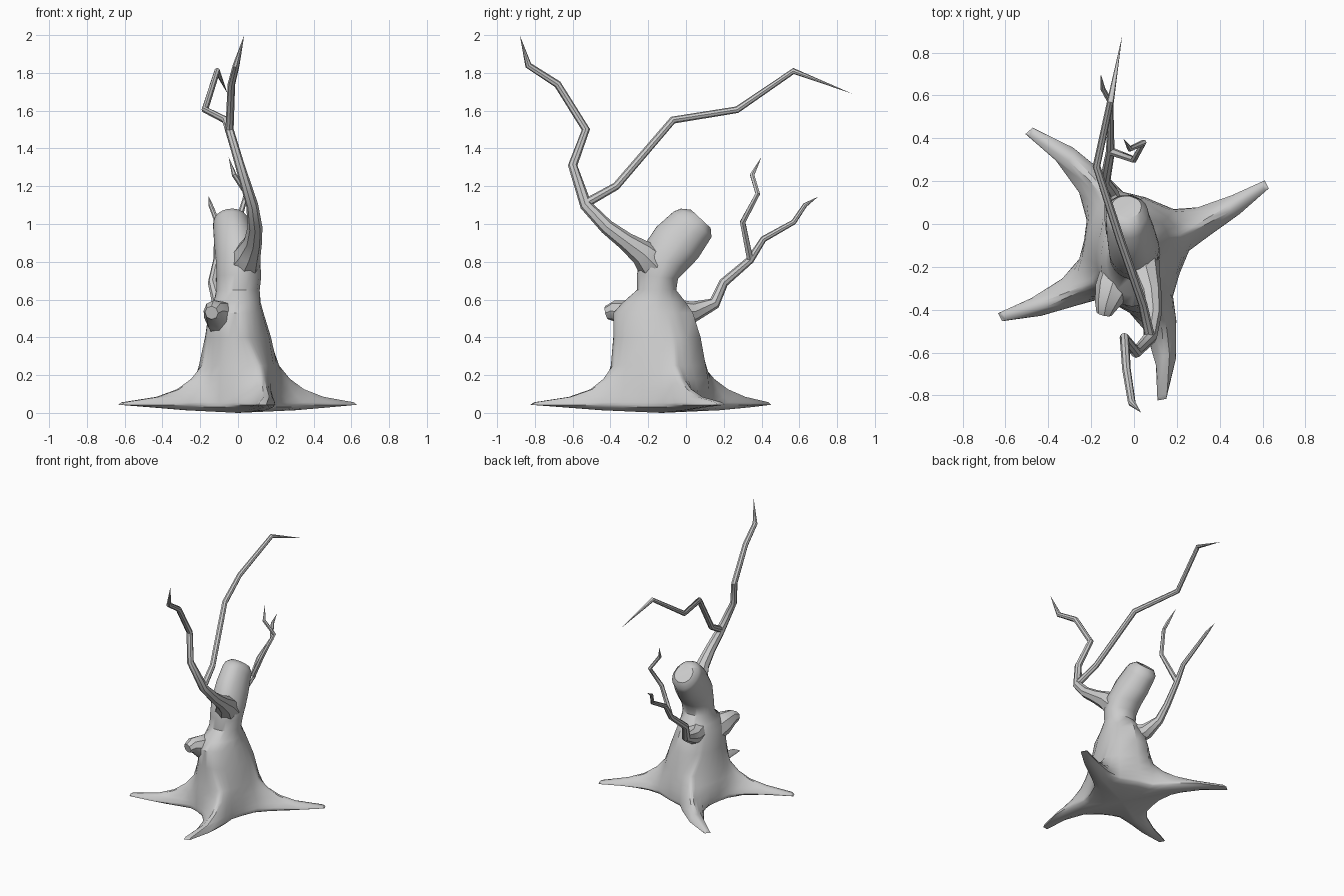
import bpy, bmesh
from math import sin, cos, pi, exp, hypot, atan2
from mathutils import Vector


def make_object(name, rings, tip=None, base=None):
    """Skin a list of vertex rings; ends are capped flat or closed to a point."""
    bm = bmesh.new()
    loops = [[bm.verts.new(p) for p in ring] for ring in rings]
    n = len(loops[0])
    for a, b in zip(loops, loops[1:]):
        for i in range(n):
            j = (i + 1) % n
            bm.faces.new((a[i], a[j], b[j], b[i]))
    for loop, point in ((loops[0], base), (loops[-1], tip)):
        if point is None:
            bm.faces.new(loop)
        else:
            v = bm.verts.new(point)
            for i in range(n):
                bm.faces.new((loop[i], loop[(i + 1) % n], v))
    bmesh.ops.recalc_face_normals(bm, faces=bm.faces)
    mesh = bpy.data.meshes.new(name)
    bm.to_mesh(mesh)
    bm.free()
    ob = bpy.data.objects.new(name, mesh)
    bpy.context.collection.objects.link(ob)
    bpy.ops.object.select_all(action='DESELECT')
    ob.select_set(True)
    bpy.context.view_layer.objects.active = ob
    bpy.ops.object.shade_smooth_by_angle(angle=0.7)
    return ob


def tube(name, path, sides=6, pointed=True):
    """Tapering tube through (x, y, z, radius) points."""
    pts = [Vector(p[:3]) for p in path]
    rings = []
    last = len(pts) - 1
    for i, p in enumerate(pts):
        if pointed and i == last:
            break
        d_in = (p - pts[max(i - 1, 0)]).normalized()
        d_out = (pts[min(i + 1, last)] - p).normalized()
        t = (d_in + d_out).normalized()
        u = (Vector((1, 0, 0)) - t * t.x).normalized()
        v = t.cross(u)
        rings.append([p + path[i][3] * (u * cos(2 * pi * k / sides) + v * sin(2 * pi * k / sides))
                      for k in range(sides)])
    return make_object(name, rings, tip=pts[-1] if pointed else None)


# Trunk: star-shaped root flare that blends into the leaning, cut-off top
CX, CY = 0.0, -0.13
tips = [(0.62, 0.185, -0.15), (-0.49, 0.435, -0.4), (-0.625, -0.435, 0.25), (0.13, -0.82, 0.42)]
# each root: angle, length, sideways bend
roots = sorted((atan2(y - CY, x - CX) % (2 * pi), hypot(x - CX, y - CY), b) for x, y, b in tips)
angles = []
for i, (a, *_) in enumerate(roots):
    gap = (roots[(i + 1) % 4][0] - a) % (2 * pi)
    angles += [a + o for o in (-0.4, -0.2, -0.09, -0.03, 0.03, 0.09, 0.2, 0.4)] + [a + gap / 2]


def trunk_ring(cx, cy, z, rx, ry, reach=0.0, width=0.16, tilt=0.0):
    ring = []
    for a in angles:
        core = 1 / hypot(cos(a) / rx, sin(a) / ry)
        r, turn = core, 0
        for ra, length, bend in roots:
            d = abs((a - ra + pi) % (2 * pi) - pi)
            r += reach * (length - core) * exp(-max(0, d - 0.03) / width)
        for ra, length, bend in roots:
            d = abs((a - ra + pi) % (2 * pi) - pi)
            turn += bend * exp(-(d / 0.5) ** 2) * max(0, 1 - r / length)
        if reach:
            a += turn
        y = r * sin(a)
        ring.append((cx + r * cos(a), cy + y * cos(tilt), z - y * sin(tilt)))
    return ring


trunk_levels = [
    (0, -0.13, 0.014, 0.20, 0.22, 0.25, 0.2),
    (0, -0.13, 0.030, 0.225, 0.25, 0.65, 0.16),
    (0, -0.13, 0.043, 0.23, 0.26, 1.0, 0.13),
    (0, -0.13, 0.056, 0.23, 0.26, 0.96, 0.13),
    (0, -0.13, 0.085, 0.225, 0.26, 0.56, 0.16),
    (0, -0.13, 0.125, 0.22, 0.255, 0.32, 0.2),
    (0, -0.135, 0.18, 0.21, 0.255, 0.16, 0.25),
    (0, -0.14, 0.25, 0.20, 0.25, 0.05, 0.3),
    (0, -0.15, 0.40, 0.175, 0.235),
    (-0.01, -0.17, 0.53, 0.145, 0.215),
    (-0.005, -0.165, 0.585, 0.125, 0.17),
    (0, -0.155, 0.65, 0.115, 0.105),
    (0.005, -0.15, 0.72, 0.118, 0.11, 0, 1, 0.1),
    (0, -0.115, 0.81, 0.118, 0.135, 0, 1, 0.4),
    (-0.015, -0.045, 0.90, 0.112, 0.14, 0, 1, 0.65),
    (-0.03, 0.025, 0.98, 0.102, 0.125, 0, 1, 0.75),
    (-0.033, 0.055, 1.005, 0.098, 0.112, 0, 1, 0.75),
    (-0.035, 0.079, 1.027, 0.07, 0.072, 0, 1, 0.75),
]
make_object("trunk", [trunk_ring(*lv) for lv in trunk_levels], base=(0, -0.13, 0))

# Cut knob low on the front
tube("front_knob", [(-0.05, -0.2, 0.46, 0.10), (-0.10, -0.31, 0.515, 0.085),
                    (-0.13, -0.38, 0.54, 0.055), (-0.14, -0.42, 0.53, 0.036)],
     sides=8, pointed=False)

# Tall front branch and its long fork reaching backwards
tube("front_branch", [(0.01, -0.12, 0.70, 0.06), (0.025, -0.17, 0.79, 0.095),
                      (0.055, -0.235, 0.85, 0.068), (0.08, -0.32, 0.91, 0.048),
                      (0.09, -0.42, 0.985, 0.039), (0.075, -0.53, 1.10, 0.032),
                      (0.01, -0.60, 1.31, 0.025), (-0.045, -0.53, 1.50, 0.022),
                      (-0.035, -0.68, 1.74, 0.02), (-0.01, -0.835, 1.84, 0.018),
                      (0.033, -0.88, 2.0, 0)], sides=8)
tube("front_branch_fork", [(0.075, -0.53, 1.11, 0.024), (0.04, -0.37, 1.20, 0.021),
                           (-0.065, -0.07, 1.55, 0.02), (-0.175, 0.27, 1.605, 0.018),
                           (-0.11, 0.57, 1.81, 0.016), (-0.055, 0.88, 1.69, 0)], sides=8)

# Short back branch and its fork
tube("back_branch", [(-0.04, -0.10, 0.53, 0.085), (-0.085, 0.04, 0.535, 0.055),
                     (-0.105, 0.15, 0.58, 0.032), (-0.135, 0.20, 0.69, 0.025),
                     (-0.11, 0.34, 0.81, 0.021), (-0.11, 0.41, 0.92, 0.017),
                     (-0.11, 0.57, 1.01, 0.014), (-0.145, 0.63, 1.10, 0.012),
                     (-0.155, 0.70, 1.145, 0)], sides=8)
tube("back_branch_fork", [(-0.11, 0.34, 0.81, 0.019), (0.0, 0.30, 1.01, 0.016),
                          (0.045, 0.38, 1.16, 0.014), (-0.02, 0.35, 1.26, 0.013),
                          (-0.05, 0.40, 1.355, 0)])
